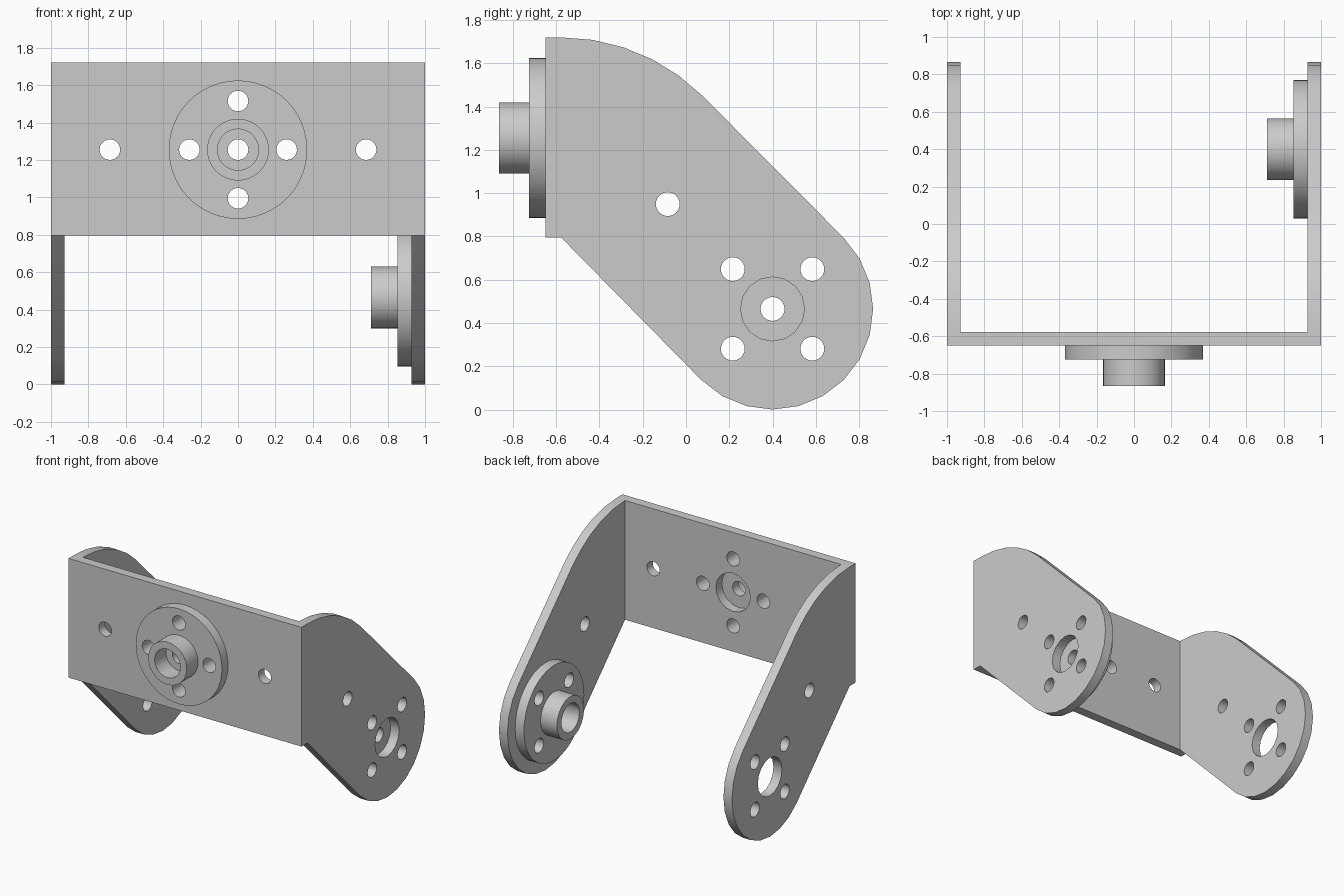
import bpy, bmesh
from math import radians, sin, cos
from mathutils import Matrix, Vector

if "Cube" in bpy.data.objects:
    bpy.data.objects.remove(bpy.data.objects["Cube"])

grey = bpy.data.materials.new("plain_grey")
grey.use_nodes = True
colour = (0.6, 0.6, 0.6, 1)
grey.diffuse_color = colour
grey.node_tree.nodes["Principled BSDF"].inputs["Base Color"].default_value = colour

HALF, THICK = 1.0, 0.073           # half width and sheet thickness
FRONT, LOW, RISE = -0.65, 0.795, 0.925   # front plane, base and height of the web
PIVOT, END_R = Vector((0.4, 0.465)), 0.465
HOLE, RING, FAR = 0.055, 0.26, 0.685     # hole radius, ring radius, outer hole distance
DISC_H = 0.075


def make(name, bm):
    bmesh.ops.recalc_face_normals(bm, faces=bm.faces)
    mesh = bpy.data.meshes.new(name)
    bm.to_mesh(mesh)
    bm.free()
    mesh.materials.append(grey)
    obj = bpy.data.objects.new(name, mesh)
    bpy.context.collection.objects.link(obj)
    return obj


def cut(obj, bm):
    """Subtract a temporary solid from the object."""
    cutter = make("cutter", bm)
    cutter.hide_render = True
    mod = obj.modifiers.new("cut", "BOOLEAN")
    mod.operation, mod.solver, mod.object = "DIFFERENCE", "EXACT", cutter
    bpy.context.view_layer.objects.active = obj
    bpy.ops.object.modifier_apply(modifier=mod.name)
    bpy.data.objects.remove(cutter)


def drill(obj, frame, spots, radius, depth, sides=24):
    """Cut round holes along the z axis of the frame."""
    bm = bmesh.new()
    for x, y in spots:
        bmesh.ops.create_cone(bm, cap_ends=True, segments=sides, radius1=radius,
                              radius2=radius, depth=depth,
                              matrix=frame @ Matrix.Translation((x, y, 0)))
    cut(obj, bm)


def smooth(obj):
    bpy.ops.object.select_all(action="DESELECT")
    obj.select_set(True)
    bpy.context.view_layer.objects.active = obj
    bpy.ops.object.shade_smooth_by_angle(angle=radians(30))


ring = [(RING, 0), (-RING, 0), (0, RING), (0, -RING)]
front_frame = Matrix.Translation((0, FRONT, 1.255)) @ Matrix.Rotation(radians(90), 4, "X")
turn = Matrix.Rotation(radians(-90), 4, "Y") @ Matrix.Rotation(radians(45), 4, "Z")
side_frame = Matrix.Translation((0, *PIVOT)) @ turn
left_frame = Matrix.Translation((HALF - THICK, *PIVOT)) @ turn

# Bracket: side outline extruded across the full width
inner = FRONT + THICK
outline = [(FRONT, LOW), (FRONT, LOW + RISE)]
outline += [(inner + RISE * sin(radians(a)), LOW + RISE * cos(radians(a)))
            for a in range(0, 46, 9)]
outline += [(PIVOT.x + END_R * cos(radians(a)), PIVOT.y + END_R * sin(radians(a)))
            for a in range(45, -136, -15)]
outline.append((inner, LOW))
bm = bmesh.new()
face = bm.faces.new([bm.verts.new((-HALF, y, z)) for y, z in outline])
swept = bmesh.ops.extrude_face_region(bm, geom=[face])["geom"]
bmesh.ops.translate(bm, vec=(2 * HALF, 0, 0),
                    verts=[v for v in swept if isinstance(v, bmesh.types.BMVert)])
bracket = make("bracket", bm)

# Hollow between the two arms
bm = bmesh.new()
bmesh.ops.create_cube(bm, size=1, matrix=Matrix.Translation((0, inner + 1, 1))
                      @ Matrix.Diagonal((2 * (HALF - THICK), 2, 3, 1)))
cut(bracket, bm)

# Bolt holes and centre openings of the web and both arms
drill(bracket, front_frame, ring + [(FAR, 0), (-FAR, 0)], HOLE, 0.4)
drill(bracket, front_frame, [(0, 0)], 0.148, 0.4, 16)
drill(bracket, side_frame, ring + [(0, -FAR)], HOLE, 2.4)
drill(bracket, side_frame, [(0, 0)], 0.148, 2.4, 16)
smooth(bracket)


# Hubs: turned flange with a bored boss and four bolt holes
def hub(name, frame):
    top = 0.215
    profile = [(HOLE, 0), (0.37, 0), (0.37, DISC_H), (0.165, DISC_H),
               (0.165, top), (0.11, top), (0.11, DISC_H), (HOLE, DISC_H)]
    bm = bmesh.new()
    verts = [bm.verts.new((r, 0, z)) for r, z in profile]
    edges = [bm.edges.new((verts[i - 1], verts[i])) for i in range(len(verts))]
    bmesh.ops.spin(bm, geom=verts + edges, cent=(0, 0, 0), axis=(0, 0, 1),
                   angle=radians(360), steps=48)
    bmesh.ops.remove_doubles(bm, verts=bm.verts, dist=0.0001)
    obj = make(name, bm)
    drill(obj, Matrix.Identity(4), ring, HOLE, 0.4)
    obj.data.transform(frame)
    smooth(obj)


hub("front_hub", front_frame)
hub("left_arm_hub", left_frame)
